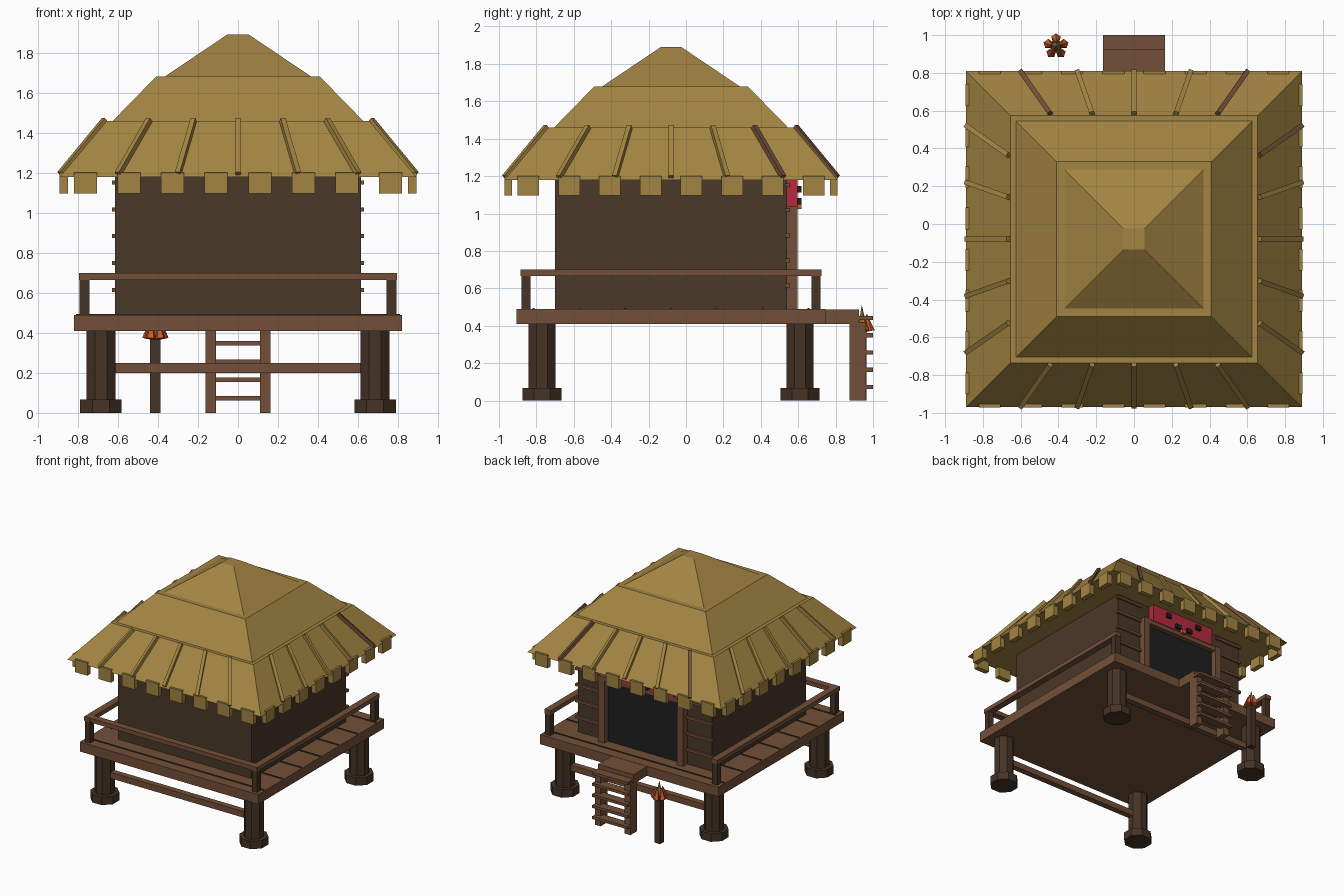
import bpy
import math
from mathutils import Vector

if "Cube" in bpy.data.objects:
    bpy.data.objects.remove(bpy.data.objects["Cube"])

CY = -0.08  # hut centre line in y


def material(name, *srgb):
    m = bpy.data.materials.new(name)
    m.use_nodes = True
    colour = [((c + 0.055) / 1.055) ** 2.4 for c in srgb] + [1]
    m.diffuse_color = colour
    m.node_tree.nodes["Principled BSDF"].inputs["Base Color"].default_value = colour
    return m


THATCH = material("thatch", .64, .52, .26)
WOOD = material("brown wood", .45, .31, .22)
WALL = material("dark wall wood", .29, .22, .155)
POST = material("dark post wood", .27, .20, .145)
BLACK = material("doorway black", .12, .12, .12)
RED = material("red cloth", .72, .16, .24)
FLAME = material("flame orange", .82, .36, .16)
LEAF = material("olive tip", .50, .47, .26)


def finish(name, mat):
    ob = bpy.context.object
    ob.name = name
    ob.data.name = name
    ob.data.materials.append(mat)
    return ob


def box(name, mat, x, y, z):
    """Box from (low, high) ranges on each axis."""
    bpy.ops.mesh.primitive_cube_add(size=1, location=[sum(r) / 2 for r in (x, y, z)])
    ob = finish(name, mat)
    ob.scale = [r[1] - r[0] for r in (x, y, z)]
    return ob


def span(centre, half):
    return centre - half, centre + half


def frustum(name, mat, sides, r1, r2, x, y, z, turn=0):
    bpy.ops.mesh.primitive_cone_add(vertices=sides, radius1=r1, radius2=r2, depth=z[1] - z[0],
                                    location=(x, y, sum(z) / 2), rotation=(0, 0, turn))
    return finish(name, mat)


def beam(name, mat, a, b, width, height):
    """Square bar running from a to b."""
    a, b = Vector(a), Vector(b)
    bpy.ops.mesh.primitive_cube_add(size=1, location=(a + b) / 2)
    ob = finish(name, mat)
    ob.scale = (width, height, (b - a).length)
    ob.rotation_euler = (b - a).to_track_quat('Z', 'Y').to_euler()
    return ob


# Legs with octagonal feet, and cross braces
for sx in (-1, 1):
    for sy in (-1, 1):
        x, y = sx * .685, CY + sy * .69
        frustum("leg", POST, 8, .078, .078, x, y, (.06, .42), math.pi / 8)
        frustum("foot", POST, 8, .112, .112, x, y, (0, .066), math.pi / 8)
for sy in (-1, 1):
    box("brace", WOOD, span(0, .63), span(CY + sy * .69, .025), (.2, .25))

# Deck with plank seams
box("deck", WOOD, span(0, .82), span(CY, .825), (.41, .49))
for i in range(-3, 4):
    box("plank_seam", POST, span(0, .81), span(CY + i * .245, .006), (.485, .495))

# Railing on three sides
for sx in (-1, 1):
    for sy in (-1, 1):
        box("rail_post", POST, span(sx * .767, .024), span(CY + sy * .775, .024), (.48, .68))
    box("side_rail", WOOD, span(sx * .767, .028), span(CY, .805), (.665, .7))
box("front_rail", WOOD, span(0, .795), span(CY - .775, .028), (.665, .7))

# Walls, doorway and slats on the door side
box("walls", WALL, span(0, .615), span(CY, .62), (.48, 1.19))
box("doorway", BLACK, span(0, .34), (.53, .549), (.49, 1.02))
box("door_header", WOOD, span(0, .39), (.53, .59), (1.0, 1.04))
for sx in (-1, 1):
    box("door_post", WOOD, span(sx * .362, .028), (.53, .595), (.49, 1.04))
    for i in range(5):
        box("wall_slat", WOOD, span(sx * .505, .125), (.53, .557), span(.615 + i * .134, .01))

# Red hanging with small trinkets
box("red_hanging", RED, span(0, .3), (.54, .595), (1.035, 1.18))
for x, z in ((.055, 1.065), (-.055, 1.065), (.15, 1.13), (-.15, 1.13)):
    box("trinket", BLACK, span(x, .024), (.59, .617), span(z, .018))
box("orange_trinket", FLAME, span(0, .022), (.59, .617), span(1.04, .016))

# Stepped thatch roof
R2 = math.sqrt(2)
for name, low, high, z in (("roof_eaves", .89, .655, (1.18, 1.46)),
                           ("roof_middle", .63, .41, (1.455, 1.68)),
                           ("roof_cap", .37, .055, (1.678, 1.89))):
    frustum(name, THATCH, 4, low * R2, high * R2, 0, CY, z, math.pi / 4)

# Ribs and hanging thatch tabs, repeated around four sides
for side in range(4):
    angle = side * math.pi / 2
    out = Vector((math.sin(angle), -math.cos(angle), 0))
    along = Vector((math.cos(angle), math.sin(angle), 0))
    mid = Vector((0, CY, 0))
    for i in range(-2, 3):
        brown = (side == 2 and abs(i) == 2) or (side == 1 and i == 2)
        low = mid + out * .888 + along * (i * .3) + Vector((0, 0, 1.195))
        high = mid + out * .665 + along * (i * .222) + Vector((0, 0, 1.465))
        beam("roof_rib", WOOD if brown else THATCH, low, high, .026, .026)
    for i in range(8):
        bpy.ops.mesh.primitive_cube_add(
            size=1, location=mid + out * .87 + along * ((i - 3.5) * .218) + Vector((0, 0, 1.148)),
            rotation=(0, 0, angle))
        finish("thatch_tab", THATCH).scale = (.115, .042, .105)

# Landing and ladder
box("landing", WOOD, span(0, .163), (.73, .925), (.41, .488))
for sx in (-1, 1):
    box("ladder_rail", WOOD, span(sx * .137, .026), (.873, .963), (0, .42))
for i in range(5):
    box("ladder_step", WOOD, span(0, .163), (.925, 1.0), span(.073 + i * .092, .011))

# Torch with a ring of flame spikes
TX, TY = -.413, .94
box("torch_pole", POST, span(TX, .026), span(TY, .026), (0, .39))
for i in range(5):
    a = math.pi / 2 + i * math.tau / 5
    spike = frustum("flame_spike", FLAME, 5, .027, .004,
                    TX + .034 * math.cos(a), TY + .034 * math.sin(a), (.37, .46))
    lean = Vector((-.2 * math.cos(a), -.2 * math.sin(a), 1))
    spike.rotation_euler = lean.to_track_quat('Z', 'Y').to_euler()
frustum("flame_tip", LEAF, 5, .028, 0, TX, TY, (.39, .51))
